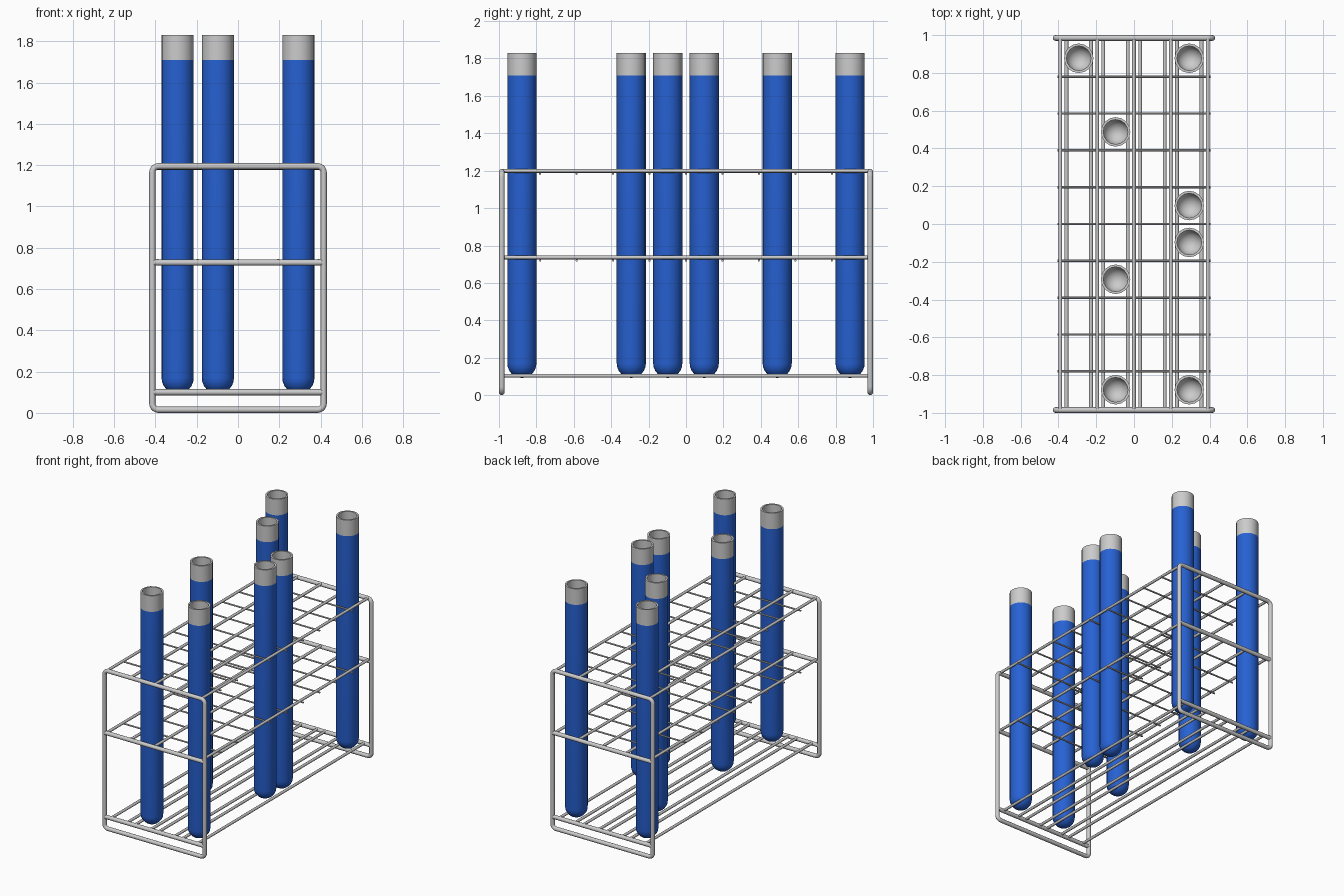
import bpy, bmesh, math
from mathutils import Matrix, Vector

if "Cube" in bpy.data.objects:
    bpy.data.objects.remove(bpy.data.objects["Cube"])

PITCH = 0.195
END_Y = 0.985
BAR_R, ROD_R, WIRE_R = 0.015, 0.010, 0.006
TUBE_R, INNER_R, TUBE_TOP, FILL_TOP, DOME_Z = 0.078, 0.065, 1.83, 1.71, 0.17

blue = bpy.data.materials.new("blue")
blue.diffuse_color = (0.02, 0.12, 0.65, 1)
blue.use_nodes = True
blue.node_tree.nodes["Principled BSDF"].inputs["Base Color"].default_value = blue.diffuse_color


def finish(name, bm, mat=None):
    me = bpy.data.meshes.new(name)
    bm.to_mesh(me)
    bm.free()
    ob = bpy.data.objects.new(name, me)
    bpy.context.collection.objects.link(ob)
    if mat:
        me.materials.append(mat)
    bpy.ops.object.select_all(action='DESELECT')
    ob.select_set(True)
    bpy.context.view_layer.objects.active = ob
    bpy.ops.object.shade_smooth_by_angle(angle=math.radians(40))
    return ob


def rods(name, segments, r, sides=10):
    """One object holding a straight round rod for every (start, end) pair."""
    bm = bmesh.new()
    for a, b in segments:
        a, b = Vector(a), Vector(b)
        d = b - a
        m = Matrix.Translation((a + b) / 2) @ d.to_track_quat('Z', 'Y').to_matrix().to_4x4()
        bmesh.ops.create_cone(bm, cap_ends=True, segments=sides, radius1=r,
                              radius2=r, depth=d.length, matrix=m)
    return finish(name, bm)


def lathe(name, profile, mat=None, steps=16):
    bm = bmesh.new()
    vs = [bm.verts.new((r, 0, z)) for r, z in profile]
    es = [bm.edges.new(p) for p in zip(vs, vs[1:])]
    bmesh.ops.spin(bm, geom=vs + es, axis=(0, 0, 1), cent=(0, 0, 0),
                   angle=2 * math.pi, steps=steps)
    bmesh.ops.remove_doubles(bm, verts=bm.verts, dist=1e-4)
    bmesh.ops.recalc_face_normals(bm, faces=bm.faces)
    return finish(name, bm, mat)


def dome(r, n=6):
    return [(r * math.sin(i * math.pi / 2 / n), DOME_Z - r * math.cos(i * math.pi / 2 / n))
            for i in range(n + 1)]


# End frames: bent round bar loops
def end_frame(name, y):
    cu = bpy.data.curves.new(name, 'CURVE')
    cu.dimensions = '3D'
    cu.bevel_depth = BAR_R
    cu.bevel_resolution = 4
    hx, z0, z1, c = 0.415, 0.015, 1.195, 0.03
    corners = [(hx - c, z1 - c), (-hx + c, z1 - c), (-hx + c, z0 + c), (hx - c, z0 + c)]
    pts = [(cx + c * math.cos(a), y, cz + c * math.sin(a), 1)
           for k, (cx, cz) in enumerate(corners)
           for a in (math.pi / 2 * (k + i / 5) for i in range(6))]
    sp = cu.splines.new('POLY')
    sp.points.add(len(pts) - 1)
    for p, co in zip(sp.points, pts):
        p.co = co
    sp.use_cyclic_u = True
    ob = bpy.data.objects.new(name, cu)
    bpy.context.collection.objects.link(ob)


for side, y in (("front", -END_Y), ("back", END_Y)):
    end_frame(side + "_end_frame", y)
    rods(side + "_crossbars", [((-0.415, y, z), (0.415, y, z)) for z in (0.10, 0.728)],
         BAR_R, 12)

# Grid shelves: long rods with thin wires slung under them
for name, z in (("middle", 0.736), ("top", 1.199)):
    rods(name + "_long_rods",
         [((i * PITCH, -END_Y, z), (i * PITCH, END_Y, z)) for i in range(-2, 3)], ROD_R)
    rods(name + "_cross_wires",
         [((-0.405, j * PITCH, z - 0.016), (0.405, j * PITCH, z - 0.016))
          for j in range(-4, 5)], WIRE_R, 8)

# Bottom shelf: a pair of rods under each column
rods("bottom_rods",
     [((x + o, -END_Y, 0.104), (x + o, END_Y, 0.104))
      for x in (-1.5 * PITCH, -0.5 * PITCH, 0.5 * PITCH, 1.5 * PITCH)
      for o in (-0.065, 0.065)], ROD_R)

# Test tubes: blue outer body, grey neck continuing into the inner wall
body = lathe("tube_body", dome(TUBE_R) + [(TUBE_R, FILL_TOP)], blue)
neck = lathe("tube_neck", [(TUBE_R, FILL_TOP), (TUBE_R, TUBE_TOP), (INNER_R, TUBE_TOP)]
             + dome(INNER_R)[::-1])
spots = [(-1.5, 4.5), (1.5, 4.5), (-0.5, 2.5), (1.5, 0.5),
         (1.5, -0.5), (-0.5, -1.5), (-0.5, -4.5), (1.5, -4.5)]
for n, (i, j) in enumerate(spots):
    for part in (body, neck):
        ob = part if n == 0 else part.copy()
        if n:
            bpy.context.collection.objects.link(ob)
        ob.location = (i * PITCH, j * PITCH, 0)
